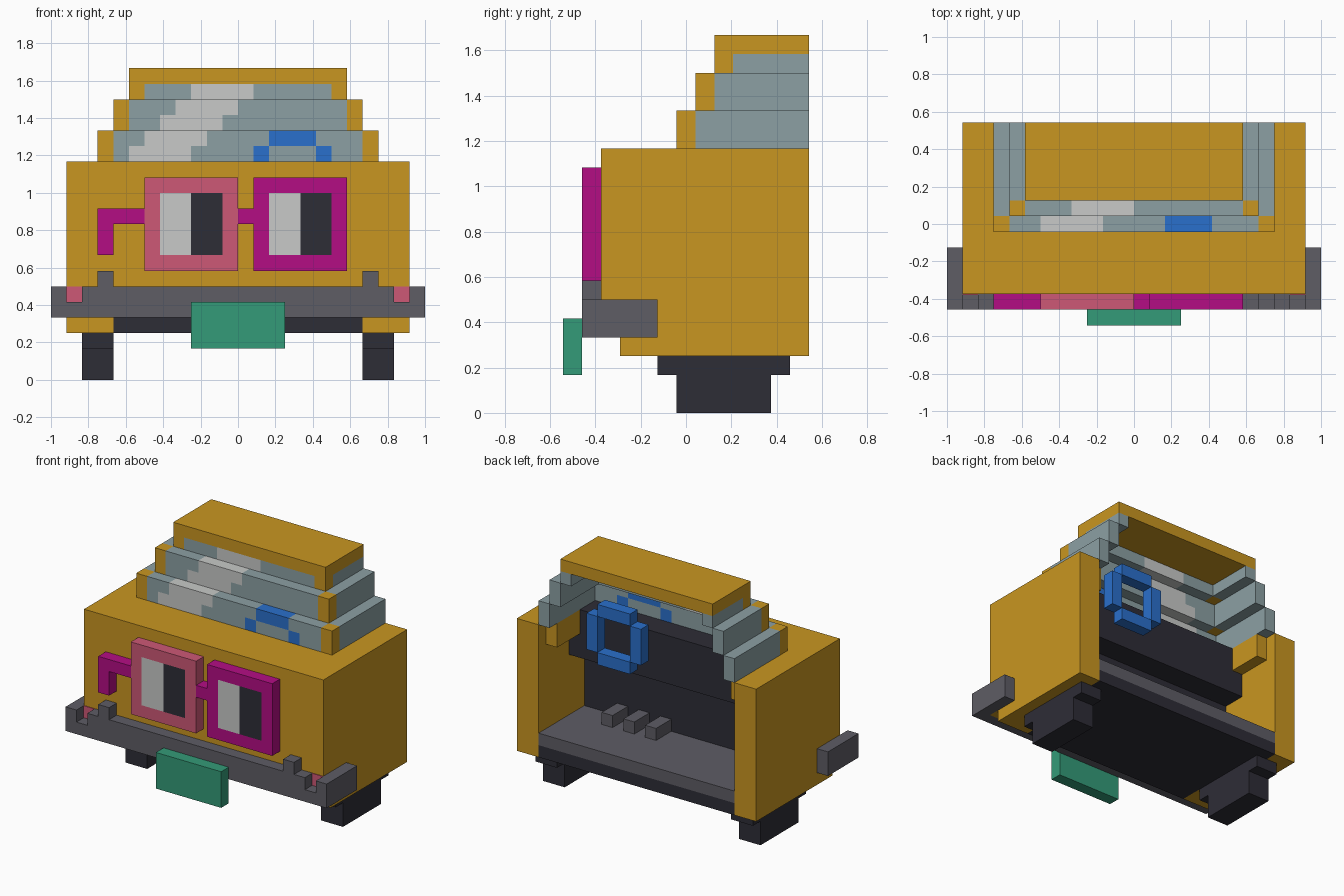
import bpy, bmesh
from mathutils import Vector

if "Cube" in bpy.data.objects:
    bpy.data.objects.remove(bpy.data.objects["Cube"])

U = 1 / 12  # one block of the model


def colour(name, r, g, b):
    m = bpy.data.materials.new(name)
    m.diffuse_color = (r, g, b, 1)
    m.use_nodes = True
    m.node_tree.nodes["Principled BSDF"].inputs["Base Color"].default_value = m.diffuse_color
    return m


ORANGE = colour("orange paint", .584, .305, .015)
GLASS = colour("blue grey glass", .262, .352, .371)
SHINE = colour("pale shine", .58, .59, .58)
DARK = colour("near black", .027, .026, .037)
GREY = colour("dark grey", .112, .109, .130)
GREEN = colour("green", .034, .328, .188)
MAGENTA = colour("magenta", .456, .004, .231)
PINK = colour("pink", .610, .098, .181)
BLUE = colour("blue", .023, .162, .604)


def part(name, mat, boxes, mirror=False):
    """Boxes are (x0, x1, y0, y1, z0, z1) in blocks; mirror repeats them across x."""
    boxes = list(boxes)
    if mirror:
        boxes += [(-b[1], -b[0]) + tuple(b[2:]) for b in boxes]
    bm = bmesh.new()
    for x0, x1, y0, y1, z0, z1 in boxes:
        mid = Vector((x0 + x1, y0 + y1, z0 + z1)) * (U / 2)
        size = Vector((x1 - x0, y1 - y0, z1 - z0)) * U
        for v in bmesh.ops.create_cube(bm, size=1)["verts"]:
            v.co = v.co * size + mid
    me = bpy.data.meshes.new(name)
    bm.to_mesh(me)
    bm.free()
    me.materials.append(mat)
    ob = bpy.data.objects.new(name, me)
    bpy.context.collection.objects.link(ob)
    return ob


# Body shell, open at the back
part("side_walls", ORANGE, [(9, 11, -4.5, 6.5, 4, 14), (9, 11, -3.5, 6.5, 3, 4)], True)
part("front_sills", ORANGE, [(8, 9, -3.5, -1.5, 3, 4)], True)
part("nose", ORANGE, [(-9, 9, -4.5, -.5, 4, 14)])
part("inner_rails", ORANGE, [(8, 9, 2.5, 5.5, 12, 14)], True)

# Underside and cabin
part("chassis", DARK, [(-8, 8, -3.5, -1.5, 3, 4), (-9, 9, -1.5, 6.5, 3, 4)])
part("floor", GREY, [(-9, 9, .5, 6.5, 4, 5)])
part("dashboard", DARK, [(-9, 9, -.5, .5, 4, 10), (-9, 9, -.5, 2.5, 10, 14)])
part("pedals", GREY, [(x, x + 1, .5, 2.5, 5, 6) for x in (1, 3, 5)])
part("steering_wheel", BLUE, [(2, 5, 3.5, 4.5, 15, 16), (2, 5, 3.5, 4.5, 11, 12),
                              (1, 2, 3.5, 4.5, 12, 15), (5, 6, 3.5, 4.5, 12, 15)])

# Wheels
part("wheels", DARK, [(8, 10, -.5, 4.5, 0, 2), (8, 10, -1.5, 5.5, 2, 3)], True)

# Bumper with notches for the lights
part("bumper", GREY, [(0, 10, -5.5, -4.5, 4, 6), (10, 11, -5.5, -4.5, 4, 5),
                      (11, 12, -5.5, -1.5, 4, 6), (8, 9, -5.5, -4.5, 6, 7)], True)
part("corner_lights", PINK, [(10, 11, -4.56, -4.5, 5, 6)], True)
part("number_plate", GREEN, [(-3, 3, -6.5, -5.5, 2, 5)])


# Glasses on the nose
def frame(x):
    return [(x, x + 6, -5.5, -4.5, 7, 8), (x, x + 6, -5.5, -4.5, 12, 13),
            (x, x + 1, -5.5, -4.5, 8, 12), (x + 5, x + 6, -5.5, -4.5, 8, 12)]


part("left_frame", PINK, frame(-6))
part("right_frame", MAGENTA, frame(1))
part("bridge_and_arm", MAGENTA, [(0, 1, -5.5, -4.5, 10, 11), (-9, -6, -5.5, -4.5, 10, 11),
                                 (-9, -8, -5.5, -4.5, 8, 10)])
part("lens_bright", SHINE, [(x, x + 2, -5.5, -4.5, 8, 12) for x in (-5, 2)])
part("lens_dark", DARK, [(x, x + 2, -5.5, -4.5, 8, 12) for x in (-3, 4)])

# Stepped windscreen: each row has glass with a slanting shine
glass, shine = [], []
for z, y, half, s in ((14, -.5, 8, -7), (15, -.5, 8, -6), (16, .5, 7, -5),
                      (17, .5, 7, -4), (18, 1.5, 6, -3)):
    rest = {14: [(s + 4, 1), (2, 5), (6, half)],
            15: [(s + 4, 2), (5, half)]}.get(z, [(s + 4, half)])
    glass += [(a, b, y, y + 1, z, z + 1) for a, b in [(-half, s)] + rest]
    shine.append((s, s + 4, y, y + 1, z, z + 1))
part("windscreen", GLASS, glass)
part("windscreen_shine", SHINE, shine)
part("wheel_in_glass", BLUE, [(2, 5, -.5, .5, 15, 16), (1, 2, -.5, .5, 14, 15),
                              (5, 6, -.5, .5, 14, 15)])

# Side windows, corner posts and roof
tiers = ((8, -.5, 14, 16), (7, .5, 16, 18), (6, 1.5, 18, 19))
part("side_windows", GLASS, [(x, x + 1, y + 1, 6.5, a, b) for x, y, a, b in tiers], True)
part("corner_posts", ORANGE, [(x, x + 1, y, y + 1, a, b) for x, y, a, b in tiers], True)
part("roof", ORANGE, [(-7, 7, 1.5, 6.5, 19, 20)])
